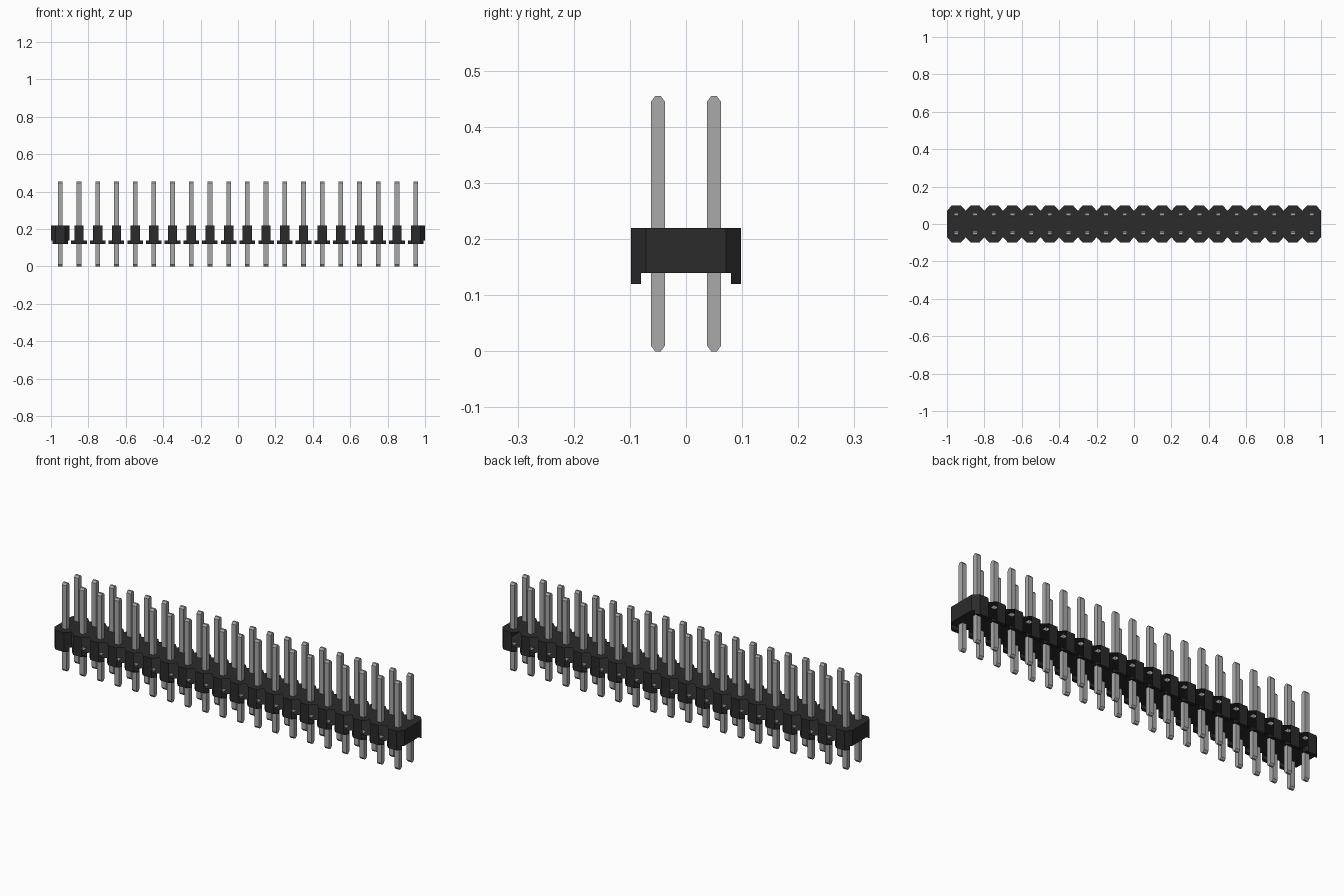
import bpy, bmesh
from mathutils import Vector

cube = bpy.data.objects.get("Cube")
if cube:
    bpy.data.objects.remove(cube, do_unlink=True)

COUNT, PITCH = 20, 0.1
HALF_PIN = 0.0125
FOOT_Z, BASE_Z, TOP_Z = 0.12, 0.14, 0.22
EDGE_Y, INNER_Y, SIDE_Y = 0.098, 0.08, 0.071
FLAT_X, SIDE_X = 0.025, 0.05


def material(name, rgb):
    mat = bpy.data.materials.new(name)
    mat.use_nodes = True
    color = (*rgb, 1)
    mat.diffuse_color = color
    mat.node_tree.nodes["Principled BSDF"].inputs["Base Color"].default_value = color
    return mat


def make_object(name, bm, mat):
    mesh = bpy.data.meshes.new(name)
    bm.to_mesh(mesh)
    bm.free()
    mesh.materials.append(mat)
    obj = bpy.data.objects.new(name, mesh)
    bpy.context.collection.objects.link(obj)
    return obj


def face(bm, points):
    return bm.faces.new([bm.verts.new(p) for p in points])


def plate(bm, outline, z, up):
    """Horizontal plate with two square pin holes."""
    part = bmesh.new()
    f = face(part, [(x, y, z) for x, y in outline])
    f.normal_update()
    if (f.normal.z > 0) != up:
        f.normal_flip()
    cuts = [((s * HALF_PIN, 0, 0), (1, 0, 0)) for s in (-1, 1)]
    cuts += [((0, r * PITCH / 2 + s * HALF_PIN, 0), (0, 1, 0)) for r in (-1, 1) for s in (-1, 1)]
    for co, no in cuts:
        bmesh.ops.bisect_plane(part, geom=part.verts[:] + part.edges[:] + part.faces[:],
                               plane_co=co, plane_no=no)
    for f in part.faces:
        c = f.calc_center_median()
        if abs(c.x) < HALF_PIN and abs(abs(c.y) - PITCH / 2) < HALF_PIN:
            continue
        face(bm, [v.co for v in f.verts])
    part.free()


def chamfer(bm, sx, sy):
    """Slanted corner wall that reaches down over the foot."""
    t = (EDGE_Y - INNER_Y) / (EDGE_Y - SIDE_Y)
    inner_x = FLAT_X + t * (SIDE_X - FLAT_X)
    pts = [(FLAT_X, EDGE_Y, FOOT_Z), (FLAT_X, EDGE_Y, TOP_Z), (SIDE_X, SIDE_Y, TOP_Z),
           (SIDE_X, SIDE_Y, BASE_Z), (inner_x, INNER_Y, BASE_Z), (inner_x, INNER_Y, FOOT_Z)]
    pts = [(sx * x, sy * y, z) for x, y, z in pts]
    face(bm, pts if sx * sy > 0 else pts[::-1])


def housing_cell(index):
    bm = bmesh.new()
    t = (EDGE_Y - INNER_Y) / (EDGE_Y - SIDE_Y)
    inner_x = FLAT_X + t * (SIDE_X - FLAT_X)
    right = [(FLAT_X, -EDGE_Y), (SIDE_X, -SIDE_Y), (SIDE_X, SIDE_Y), (FLAT_X, EDGE_Y)]
    plate(bm, right + [(-x, y) for x, y in right[::-1]], TOP_Z, True)
    right = [(inner_x, -INNER_Y), (SIDE_X, -SIDE_Y), (SIDE_X, SIDE_Y), (inner_x, INNER_Y)]
    plate(bm, right + [(-x, y) for x, y in right[::-1]], BASE_Z, False)
    for s in (-1, 1):
        # Outer wall, foot underside and inner foot wall
        for a, b in (((FLAT_X, EDGE_Y, TOP_Z), (FLAT_X, EDGE_Y, FOOT_Z)),
                     ((FLAT_X, EDGE_Y, FOOT_Z), (inner_x, INNER_Y, FOOT_Z)),
                     ((inner_x, INNER_Y, FOOT_Z), (inner_x, INNER_Y, BASE_Z))):
            pts = [Vector((k * p[0], s * p[1], p[2])) for k, p in ((1, a), (1, b), (-1, b), (-1, a))]
            face(bm, pts if s > 0 else pts[::-1])
    # End walls; the notches between cells are open
    for s, last in ((-1, 0), (1, COUNT - 1)):
        if index == last:
            pts = [(s * SIDE_X, -SIDE_Y, BASE_Z), (s * SIDE_X, SIDE_Y, BASE_Z),
                   (s * SIDE_X, SIDE_Y, TOP_Z), (s * SIDE_X, -SIDE_Y, TOP_Z)]
            face(bm, pts if s > 0 else pts[::-1])
            chamfer(bm, s, 1)
            chamfer(bm, s, -1)
    if index == 0:
        chamfer(bm, 1, -1)
    bmesh.ops.remove_doubles(bm, verts=bm.verts, dist=1e-5)
    return bm


def pin_half(start, tip):
    """Square pin with its tip narrowed from front and back."""
    bm = bmesh.new()
    bmesh.ops.create_cube(bm, size=1)
    shoulder = tip + (0.01 if tip < start else -0.01)
    caps = [f for f in bm.faces if f.normal.z < -0.5]
    bmesh.ops.delete(bm, geom=caps, context='FACES_ONLY')
    for v in bm.verts:
        v.co = (v.co.x * 2 * HALF_PIN, v.co.y * 2 * HALF_PIN, start if v.co.z < 0 else shoulder)
    cap = next(f for f in bm.faces if abs(f.normal.z) > 0.5)
    new = bmesh.ops.extrude_face_region(bm, geom=[cap])["geom"]
    bmesh.ops.delete(bm, geom=[cap], context='FACES_ONLY')
    for v in new:
        if isinstance(v, bmesh.types.BMVert):
            v.co = (v.co.x, v.co.y * 0.4, tip)
    if tip < start:
        bmesh.ops.reverse_faces(bm, faces=bm.faces)
    return bm


black = material("black_plastic", (0.024, 0.024, 0.024))
grey = material("grey_metal", (0.4, 0.4, 0.4))

upper = make_object("upper_pin", pin_half(TOP_Z, 0.455), grey)
lower = make_object("lower_pin", pin_half(BASE_Z, 0), grey)
pin_meshes = {"upper_pin": upper.data, "lower_pin": lower.data}
for obj in (upper, lower):
    bpy.data.objects.remove(obj)

for i in range(COUNT):
    x = (i - (COUNT - 1) / 2) * PITCH
    cell = make_object(f"housing_cell_{i + 1}", housing_cell(i), black)
    cell.location.x = x
    for row, y in (("front", -PITCH / 2), ("back", PITCH / 2)):
        for name, mesh in pin_meshes.items():
            pin = bpy.data.objects.new(f"{row}_{name}_{i + 1}", mesh)
            pin.location = (x, y, 0)
            bpy.context.collection.objects.link(pin)
